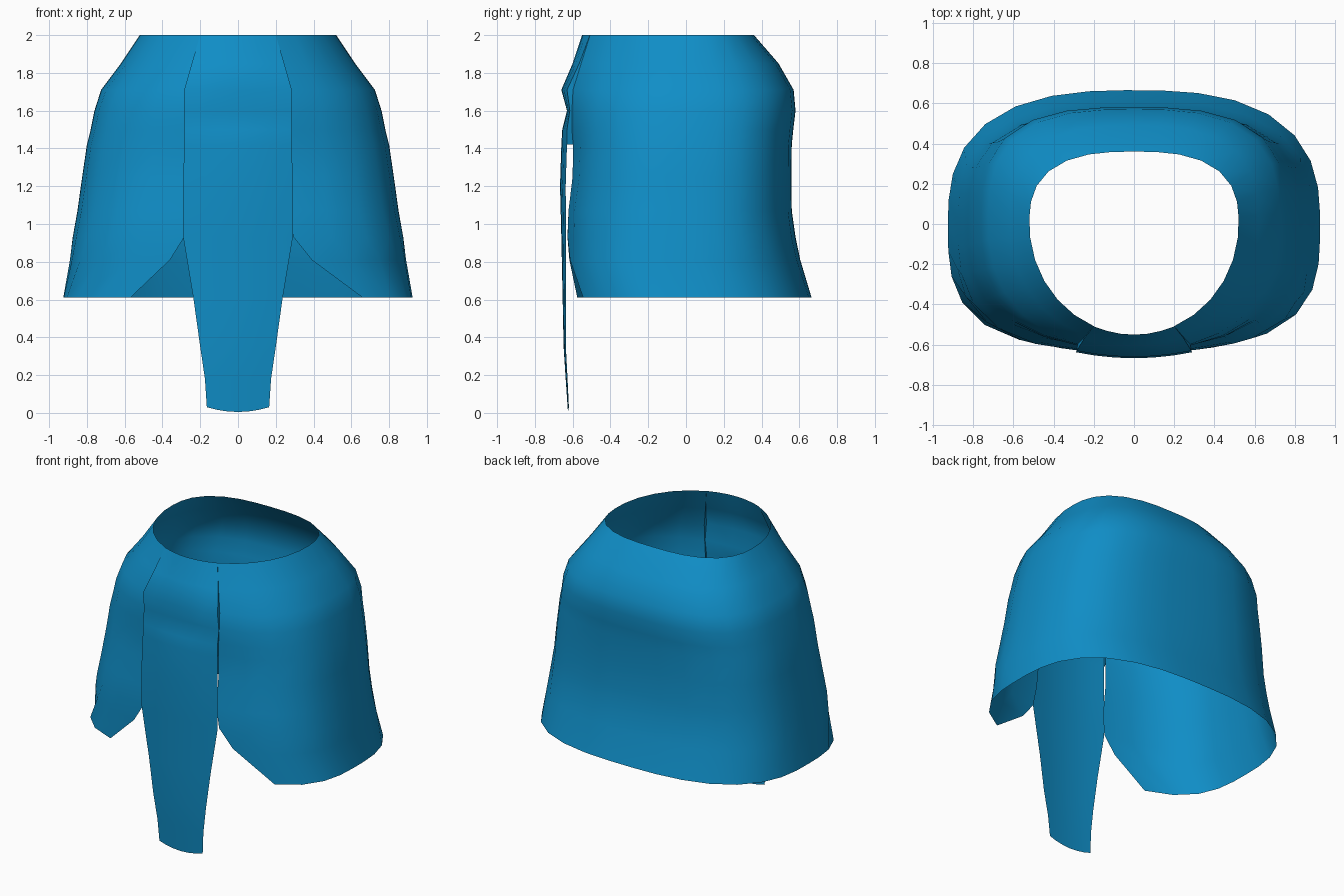
import bpy, math

if "Cube" in bpy.data.objects:
    bpy.data.objects.remove(bpy.data.objects["Cube"])

cloth = bpy.data.materials.new("blue_cloth")
cloth.diffuse_color = (0.005, 0.27, 0.57, 1)
cloth.use_nodes = True
cloth.node_tree.nodes["Principled BSDF"].inputs["Base Color"].default_value = cloth.diffuse_color


def grid(name, rows):
    """Make a smooth sheet from equal-length rows of points."""
    n = len(rows[0])
    verts = [p for r in rows for p in r]
    faces = [(i * n + j, i * n + j + 1, (i + 1) * n + j + 1, (i + 1) * n + j)
             for i in range(len(rows) - 1) for j in range(n - 1)]
    me = bpy.data.meshes.new(name)
    me.from_pydata(verts, [], [f[::-1] for f in faces])
    me.materials.append(cloth)
    ob = bpy.data.objects.new(name, me)
    bpy.context.collection.objects.link(ob)
    for f in me.polygons:
        f.use_smooth = True
    return ob


# Skirt levels: z, half width, front depth, back depth, front roundness,
# back roundness, right and left edge of the front opening
LEVELS = [
    (2.00, .52, .55, .36, 2.0, 2.7, .20, .20),
    (1.85, .62, .595, .49, 2.1, 2.8, .24, .24),
    (1.71, .725, .63, .57, 2.3, 2.9, .28, .28),
    (1.60, .76, .625, .58, 2.5, 3.0, .28, .28),
    (1.50, .78, .62, .568, 2.6, 3.0, .275, .275),
    (1.42, .80, .61, .56, 2.7, 3.0, .27, .27),
    (1.25, .825, .61, .558, 2.8, 3.0, .27, .27),
    (1.07, .85, .63, .56, 2.9, 2.9, .27, .27),
    (0.93, .875, .635, .58, 3.0, 2.8, .295, .285),
    (0.81, .89, .63, .605, 3.1, 2.8, .39, .36),
    (0.61, .925, .62, .665, 3.2, 2.7, .66, .57),
]
COLS = 26


def ring(z, a, front, back, nf, nb, right, left):
    def start(x):
        u = x / a
        return math.atan(u / (1 - u ** nf) ** (1 / nf))
    t0, t1 = start(right), 2 * math.pi - start(left)
    pts = []
    for i in range(COLS + 1):
        t = t0 + (t1 - t0) * i / COLS
        s, c = math.sin(t), math.cos(t)
        n, b = (nf, front) if c > 0 else (nb, back)
        k = (abs(s) ** n + abs(c) ** n) ** (-1 / n)
        pts.append((a * s * k, -b * c * k, z))
    return pts


skirt_rows = [ring(*lv) for lv in LEVELS]
grid("skirt", skirt_rows)

# Front panel: z, half width, centre y, how far the sides curve back
PANEL = [
    (2.00, .20, -.55, .041), (1.85, .245, -.60, .035), (1.71, .285, -.66, .03),
    (1.60, .285, -.63, .015), (1.50, .285, -.655, .025), (1.42, .285, -.66, .03),
    (1.20, .29, -.667, .03), (0.93, .29, -.66, .025), (0.60, .235, -.653, .018),
    (0.35, .20, -.648, .012), (0.18, .175, -.637, .01), (0.03, .165, -.625, .005),
]
panel_rows = []
for z, w, y, bend in PANEL:
    sag = .025 if z < .1 else 0
    panel_rows.append([(w * u, y + bend * u * u, z - sag * (1 - u * u))
                       for u in [-1, -.67, -.33, 0, .33, .67, 1]])
grid("front_panel", panel_rows)

# Narrow returns joining the raised panel to the skirt above the opening
for name, ps, ss in (("right_panel_return", -1, 0), ("left_panel_return", 0, -1)):
    grid(name, [[panel_rows[i][ps], skirt_rows[i][ss]] for i in range(6)])
